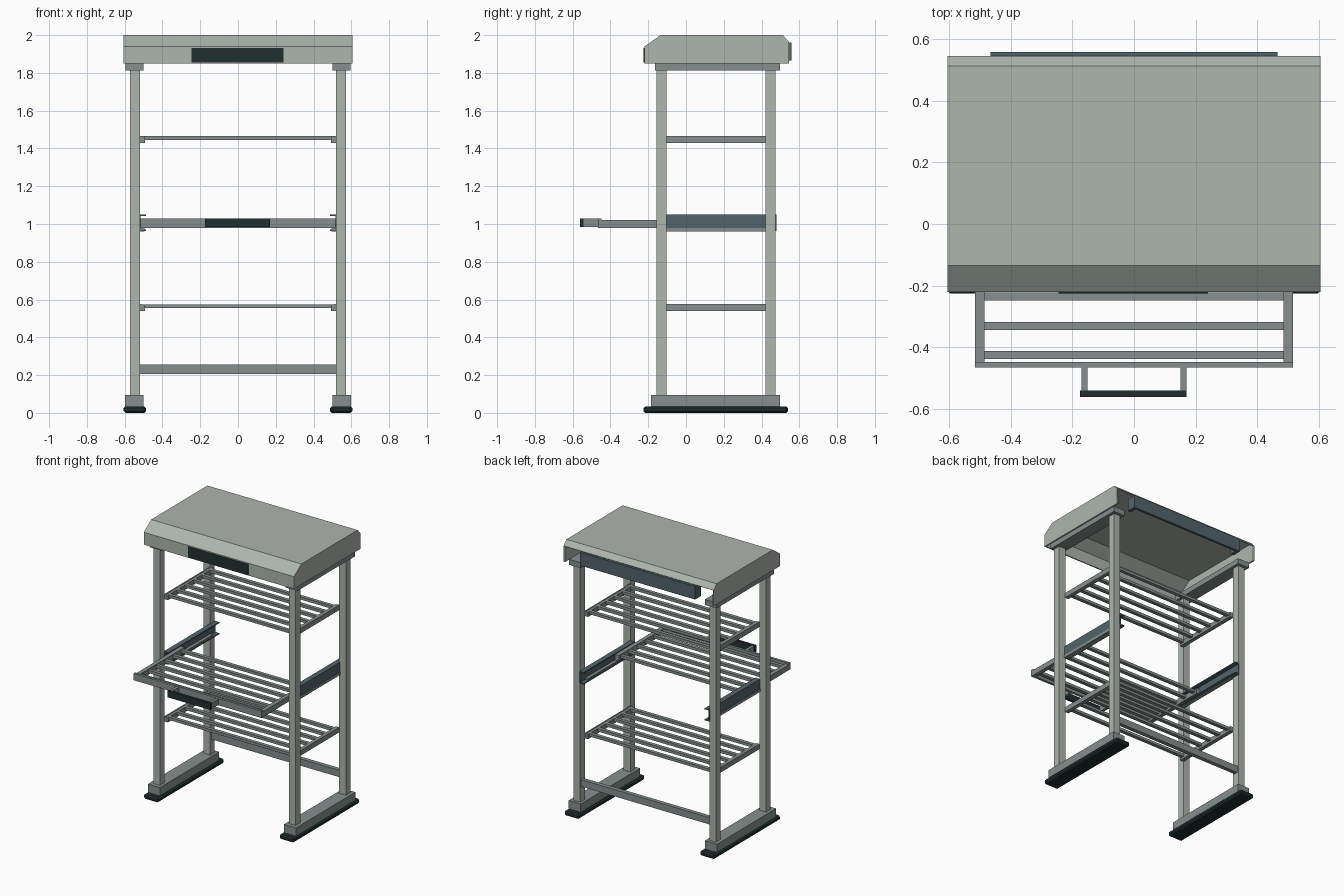
import bpy, bmesh

if "Cube" in bpy.data.objects:
    bpy.data.objects.remove(bpy.data.objects["Cube"])


def material(name, rgb):
    m = bpy.data.materials.new(name)
    m.diffuse_color = (*rgb, 1)
    m.use_nodes = True
    m.node_tree.nodes["Principled BSDF"].inputs["Base Color"].default_value = m.diffuse_color
    return m


LIGHT = material("pale grey", (0.42, 0.46, 0.42))
GREY = material("mid grey", (0.24, 0.275, 0.27))
TEAL = material("slate", (0.085, 0.13, 0.145))
DARK = material("near black", (0.015, 0.03, 0.03))


def finish(name, bm, mat):
    bmesh.ops.recalc_face_normals(bm, faces=bm.faces)
    me = bpy.data.meshes.new(name)
    bm.to_mesh(me)
    bm.free()
    me.materials.append(mat)
    ob = bpy.data.objects.new(name, me)
    bpy.context.collection.objects.link(ob)
    return ob


def box(name, x, y, z, mat, bevel=0):
    """Box from (min, max) ranges."""
    bm = bmesh.new()
    bmesh.ops.create_cube(bm, size=1)
    for v in bm.verts:
        v.co = [r[0] if c < 0 else r[1] for c, r in zip(v.co, (x, y, z))]
    ob = finish(name, bm, mat)
    if bevel:
        b = ob.modifiers.new("Bevel", "BEVEL")
        b.width, b.segments = bevel, 1
    return ob


def pair(name, x, y, z, mat, bevel=0):
    """The same box on the right and left."""
    box(name + "_right", x, y, z, mat, bevel)
    box(name + "_left", (-x[1], -x[0]), y, z, mat, bevel)


# Hood: folded sheet, open underneath and at the back
profile = [(-0.22, 1.85), (-0.22, 1.94), (-0.135, 2.0), (0.512, 2.0), (0.545, 1.965), (0.545, 1.85)]
bm = bmesh.new()
left, right = [[bm.verts.new((x, y, z)) for y, z in profile] for x in (-0.605, 0.605)]
bm.faces.new(left)
bm.faces.new(right)
for i in range(4):
    bm.faces.new((left[i], left[i + 1], right[i + 1], right[i]))
hood = finish("hood", bm, LIGHT)
s = hood.modifiers.new("Sheet", "SOLIDIFY")
s.thickness, s.offset = 0.012, -1

# Control panel and rear panel with brackets
box("control_panel", (-0.245, 0.24), (-0.225, -0.217), (1.855, 1.932), DARK)
box("rear_panel", (-0.465, 0.465), (0.54, 0.558), (1.865, 1.96), TEAL)
pair("rear_bracket", (0.44, 0.465), (0.49, 0.54), (1.865, 1.955), TEAL)

# Frame: feet, base beams, posts, top beams, cross bar
pair("foot", (0.487, 0.605), (-0.225, 0.54), (0, 0.035), DARK, 0.01)
pair("base_beam", (0.5, 0.597), (-0.185, 0.497), (0.035, 0.095), GREY)
pair("front_post", (0.52, 0.573), (-0.155, -0.102), (0.095, 1.815), LIGHT)
pair("back_post", (0.52, 0.573), (0.422, 0.475), (0.095, 1.815), LIGHT)
pair("top_beam", (0.5, 0.595), (-0.165, 0.497), (1.812, 1.852), GREY)
box("cross_bar", (-0.52, 0.52), (0.435, 0.465), (0.205, 0.255), GREY)


def slats(name, y0, z):
    for i in range(6):
        y = y0 + i * 0.095
        box(f"{name}_slat_{i + 1}", (-0.5, 0.5), (y - 0.013, y + 0.013), (z, z + 0.02), GREY)


# Fixed shelves on angle rails
for name, z in (("upper_shelf", 1.43), ("lower_shelf", 0.54)):
    pair(name + "_rail_web", (0.512, 0.522), (-0.102, 0.422), (z, z + 0.037), GREY)
    pair(name + "_rail_ledge", (0.493, 0.512), (-0.102, 0.422), (z, z + 0.015), GREY)
    slats(name, -0.08, z + 0.015)
    pair(name + "_slat_end", (0.493, 0.512), (-0.102, 0.422), (z + 0.015, z + 0.035), GREY)

# Channel slides for the tray, open towards the middle
pair("slide_web", (0.517, 0.525), (-0.102, 0.48), (0.962, 1.05), TEAL)
pair("slide_top", (0.487, 0.517), (-0.102, 0.48), (1.042, 1.05), TEAL)
pair("slide_bottom", (0.487, 0.517), (-0.102, 0.48), (0.962, 0.97), TEAL)
pair("slide_strip", (0.495, 0.529), (-0.102, 0.422), (0.96, 0.98), GREY)

# Pulled-out tray with handle
pair("tray_side", (0.485, 0.515), (-0.455, 0.08), (0.98, 1.02), GREY)
box("tray_front", (-0.515, 0.515), (-0.465, -0.447), (0.98, 1.03), GREY)
slats("tray", -0.425, 0.995)
pair("handle_arm", (0.15, 0.17), (-0.543, -0.465), (0.985, 1.028), GREY)
box("handle_grip", (-0.175, 0.17), (-0.56, -0.54), (0.983, 1.03), DARK)
